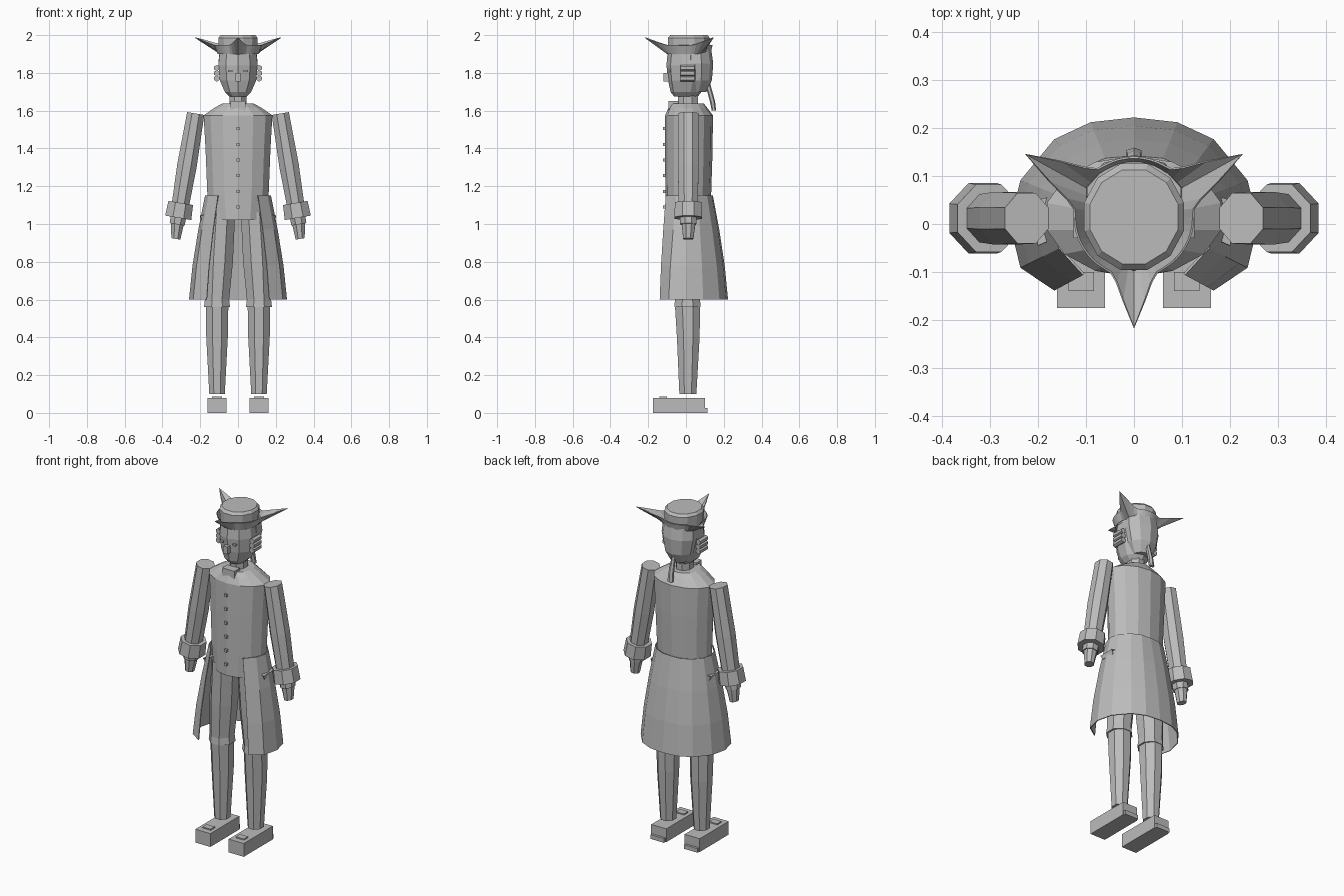
import bpy, bmesh, math
from mathutils import Vector

if "Cube" in bpy.data.objects:
    bpy.data.objects.remove(bpy.data.objects["Cube"])

grey = bpy.data.materials.new("plain grey")
grey.use_nodes = True
grey.diffuse_color = (0.5, 0.5, 0.5, 1)
grey.node_tree.nodes["Principled BSDF"].inputs["Base Color"].default_value = (0.5, 0.5, 0.5, 1)


def finish(name, bm, thick=0):
    bmesh.ops.recalc_face_normals(bm, faces=bm.faces)
    mesh = bpy.data.meshes.new(name)
    bm.to_mesh(mesh)
    bm.free()
    mesh.materials.append(grey)
    ob = bpy.data.objects.new(name, mesh)
    bpy.context.collection.objects.link(ob)
    if thick:
        mod = ob.modifiers.new("thickness", "SOLIDIFY")
        mod.thickness = thick
        mod.offset = 0
    return ob


def skin(name, rows, closed=True, caps=True, thick=0):
    """Join rows of points into a surface."""
    bm = bmesh.new()
    rings = [[bm.verts.new(p) for p in row] for row in rows]
    n = len(rings[0])
    for a, b in zip(rings, rings[1:]):
        for i in range(n if closed else n - 1):
            j = (i + 1) % n
            bm.faces.new((a[i], a[j], b[j], b[i]))
    if caps:
        bm.faces.new(rings[0])
        bm.faces.new(rings[-1])
    return finish(name, bm, thick)


def loft(name, rings, n=8):
    """Rings are (centre x, centre y, z, radius x, radius y)."""
    rows = []
    for cx, cy, z, rx, ry in rings:
        turns = [2 * math.pi * (i + 0.5) / n for i in range(n)]
        k = 1 / math.cos(math.pi / n)
        rows.append([(cx + k * rx * math.cos(t), cy + k * ry * math.sin(t), z) for t in turns])
    return skin(name, rows)


def box(name, lo, hi):
    bm = bmesh.new()
    bmesh.ops.create_cube(bm, size=1)
    lo, hi = Vector(lo), Vector(hi)
    for v in bm.verts:
        v.co = (lo + hi) / 2 + v.co * (hi - lo)
    return finish(name, bm)


def side_box(name, s, lo, hi):
    xs = sorted((s * lo[0], s * hi[0]))
    return box(name, (xs[0], lo[1], lo[2]), (xs[1], hi[1], hi[2]))


# Torso with sloping shoulders
loft("torso", [(0, .01, 1.02, .145, .115), (0, .012, 1.15, .162, .118),
               (0, .015, 1.4, .172, .123), (0, .016, 1.575, .182, .123),
               (0, .01, 1.615, .125, .1), (0, .008, 1.637, .085, .085)], 14)

# Open-fronted coat skirt: waist and hem half outlines, blended downward
waist = [(0, .14), (.06, .135), (.115, .11), (.158, .06), (.172, .01), (.155, -.05), (.105, -.105)]
hem = [(0, .22), (.09, .21), (.165, .175), (.235, .09), (.257, 0), (.235, -.09), (.165, -.137)]
rows = []
for z, t in ((1.15, 0), (.97, .42), (.78, .78), (.6, 1)):
    half = [Vector(a).lerp(Vector(b), t) for a, b in zip(waist, hem)]
    rows.append([(-x, y, z) for x, y in half[:0:-1]] + [(x, y, z) for x, y in half])
skin("coat_skirt", rows, closed=False, caps=False, thick=.005)

# Coat buttons and cravat
for i in range(6):
    z = 1.09 + i * .083
    box("button", (-.008, -.122, z - .008), (.008, -.095, z + .008))
box("cravat", (-.04, -.092, 1.6), (.04, -.04, 1.65))

# Neck, head and hair
loft("neck", [(0, .01, 1.6, .044, .053), (0, .01, 1.7, .044, .053)])
loft("head", [(0, .0, 1.675, .045, .06), (0, .0, 1.7, .07, .078), (0, .005, 1.76, .096, .095),
              (0, .01, 1.84, .104, .108), (0, .015, 1.93, .095, .105)], 10)
loft("back_hair", [(0, .05, 1.7, .05, .055), (0, .055, 1.76, .085, .078),
                   (0, .055, 1.85, .104, .085), (0, .05, 1.92, .098, .08)], 10)
loft("hair_queue", [(0, .148, 1.6, .016, .01), (0, .14, 1.65, .014, .012),
                    (0, .115, 1.74, .009, .012)], 6)
box("nose", (-.014, -.12, 1.755), (.014, -.08, 1.8))

# Tricorne hat: twelve-sided crown and a sheet brim pulled into three points
loft("hat_crown", [(0, .015, 1.895, .1, .108), (0, .015, 1.985, .104, .111),
                   (0, .015, 2.0, .092, .098)], 12)
low, high = [], []
for i in range(48):
    t = 2 * math.pi * i / 48
    away, reach = min((abs(math.remainder(t - math.radians(a), 2 * math.pi)), r)
                      for a, r in ((30, .262), (150, .262), (270, .232)))
    pull = max(0, 1 - away / .46) ** 2.2
    r = .124 + (reach - .124) * pull
    low.append((.106 * math.cos(t), .015 + .112 * math.sin(t), 1.9))
    high.append((r * math.cos(t), .015 + r * math.sin(t), 1.947 + .04 * pull))
skin("hat_brim", [low, high], caps=False, thick=.004)

for s, side in ((1, "left"), (-1, "right")):
    # Eyes and stacked side curls
    side_box(side + "_eye", s, (.03, -.1, 1.805), (.052, -.085, 1.815))
    for z in (1.77, 1.798, 1.826):
        curl = loft(side + "_curl", [(0, 0, -.037, .014, .014), (0, 0, .037, .014, .014)], 6)
        curl.rotation_euler.x = math.pi / 2
        curl.location = (s * .112, .008, z)

    # Arm, cuff and hand share one outward tilt
    top = (s * .224, .012, 1.585)
    for part, rings in (
            ("sleeve", [(0, 0, 0, .046, .053), (0, 0, -.28, .052, .055), (0, 0, -.5, .046, .05)]),
            ("cuff", [(0, 0, -.48, .066, .07), (0, 0, -.56, .07, .074)]),
            ("wrist", [(0, 0, -.54, .042, .045), (0, 0, -.595, .04, .042)]),
            ("hand", [(0, .002, -.59, .035, .036), (-s * .006, 0, -.672, .024, .027)])):
        ob = loft(side + "_" + part, rings)
        ob.location = top
        ob.rotation_euler.y = -s * math.radians(9.5)

    # Breeches, stocking and buckled shoe
    x = s * .111
    loft(side + "_breeches", [(s * .085, .008, 1.06, .07, .085), (s * .1, .008, .8, .073, .078),
                              (x, .008, .6, .064, .066), (x, .008, .56, .069, .07)])
    loft(side + "_stocking", [(x, .008, .58, .06, .067), (x, .012, .4, .057, .06),
                              (x, .01, .1, .041, .045)])
    side_box(side + "_shoe", s, (.061, -.175, 0), (.161, .1, .08))
    side_box(side + "_buckle", s, (.084, -.14, .07), (.137, -.1, .087))
    side_box(side + "_heel", s, (.066, .08, 0), (.156, .114, .025))

    # Pocket flap standing off the skirt
    skin(side + "_pocket_flap", [[(s * .165, -.03, 1.05), (s * .165, .06, 1.05)],
                                 [(s * .2, -.045, 1.045), (s * .2, .05, 1.045)],
                                 [(s * .196, -.03, 1.02), (s * .19, .05, 1.02)]],
         closed=False, caps=False, thick=.004)
